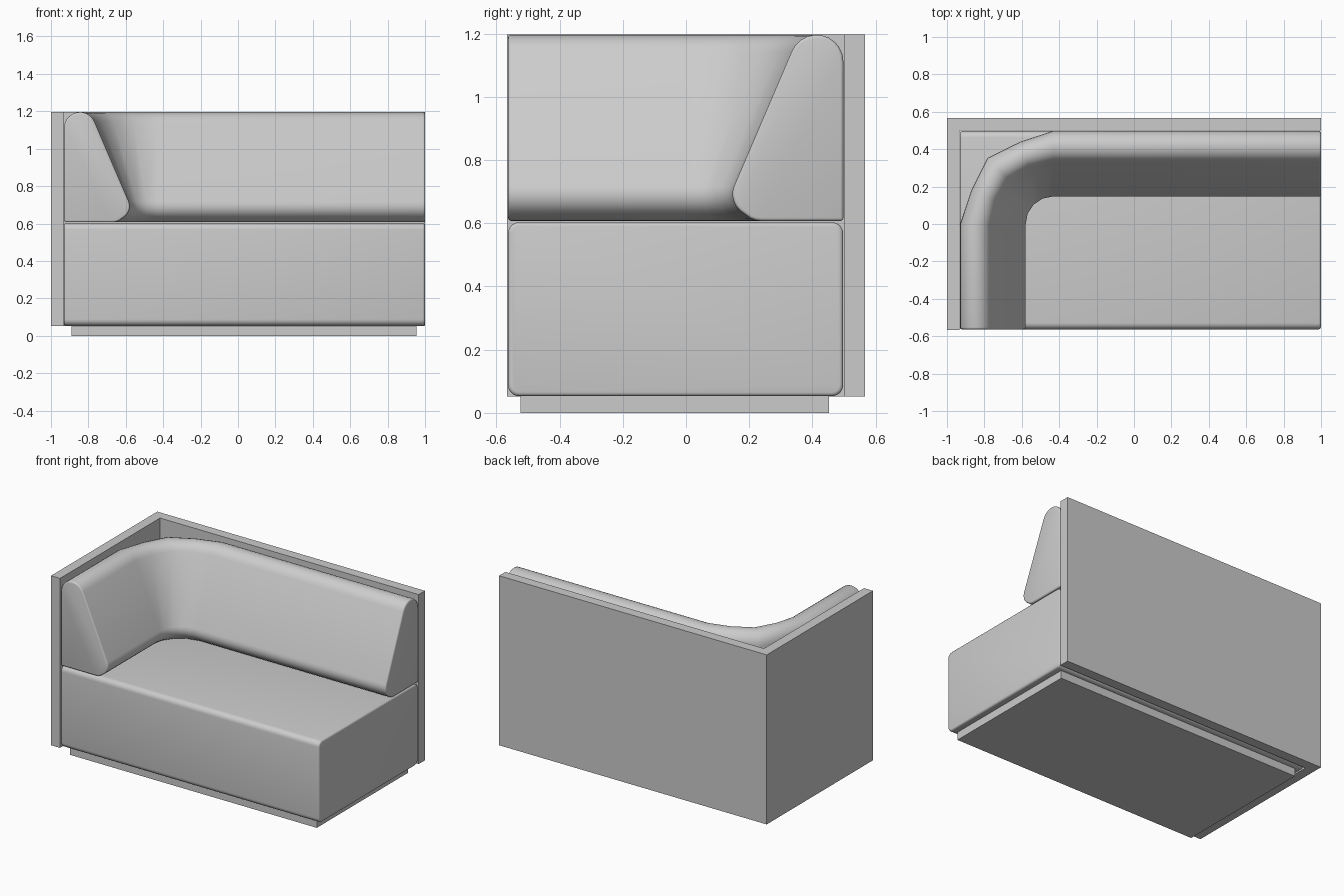
import bpy, bmesh
from math import sin, cos, radians

if "Cube" in bpy.data.objects:
    bpy.data.objects.remove(bpy.data.objects["Cube"])


def finish(name, bm, bevel=0.0, segments=3):
    bmesh.ops.recalc_face_normals(bm, faces=bm.faces)
    me = bpy.data.meshes.new(name)
    bm.to_mesh(me)
    bm.free()
    ob = bpy.data.objects.new(name, me)
    bpy.context.collection.objects.link(ob)
    bpy.ops.object.select_all(action='DESELECT')
    ob.select_set(True)
    bpy.context.view_layer.objects.active = ob
    if bevel:
        mod = ob.modifiers.new("soft_edges", 'BEVEL')
        mod.width = bevel
        mod.segments = segments
        mod.limit_method = 'ANGLE'
        mod.angle_limit = radians(60)
        bpy.ops.object.modifier_apply(modifier=mod.name)
        bpy.ops.object.shade_smooth_by_angle(angle=radians(40))
    return ob


def loft(name, rings, bevel=0.0):
    """Skin a list of equal-length closed rings and cap both ends."""
    bm = bmesh.new()
    vs = [[bm.verts.new(p) for p in ring] for ring in rings]
    n = len(vs[0])
    for a, b in zip(vs, vs[1:]):
        for i in range(n):
            j = (i + 1) % n
            bm.faces.new((a[i], a[j], b[j], b[i]))
    bm.faces.new(vs[0])
    bm.faces.new(vs[-1])
    return finish(name, bm, bevel)


def arc(cx, cz, r, a0, a1, steps):
    return [(cx + r * cos(radians(a0 + (a1 - a0) * i / steps)),
             cz + r * sin(radians(a0 + (a1 - a0) * i / steps)))
            for i in range(steps + 1)]


# L-shaped outer shell: back panel and left side panel in one piece
outline = [(-1, -0.567), (-0.933, -0.567), (-0.933, 0.5),
           (1, 0.5), (1, 0.567), (-1, 0.567)]
loft("shell_panels", [[(x, y, z) for x, y in outline] for z in (0.052, 1.197)])

# Recessed plinth
base = [(-0.89, -0.523), (0.955, -0.523), (0.955, 0.453), (-0.89, 0.453)]
loft("plinth", [[(x, y, z) for x, y in base] for z in (0.0, 0.056)])

# Seat block: rounded section running across the width
y0, y1, z0, z1, r = -0.563, 0.497, 0.053, 0.603, 0.035
section = (arc(y1 - r, z1 - r, r, 0, 90, 5) + arc(y0 + r, z1 - r, r, 90, 180, 5)
           + arc(y0 + r, z0 + r, r, 180, 270, 5) + arc(y1 - r, z0 + r, r, 270, 360, 5))
loft("seat", [[(x, y, z) for y, z in section] for x in (-0.931, 0.999)], 0.012)

# Backrest cushion: wedge section (distance from bend centre, height)
wedge = ([(0.498, 0.607)] + arc(0.413, 1.111, 0.085, 0, 158, 10)
         + arc(0.217, 0.692, 0.07, 158, 230, 5) + arc(0.24, 0.692, 0.085, 245, 270, 2))
cx = -0.432
rings = [[(1.0, d, z) for d, z in wedge]]
for k in range(5):
    a = radians(90 + 22.5 * k)
    # the bend is coarser on the outside than on the inside
    pull = 0.05 if k % 2 else 0.0
    rings.append([(cx + cos(a) * d * (1 - pull * (d - 0.15) / 0.35),
                   sin(a) * d * (1 - pull * (d - 0.15) / 0.35), z) for d, z in wedge])
rings.append([(cx - d, -0.563, z) for d, z in wedge])
loft("backrest_cushion", rings, 0.01)
